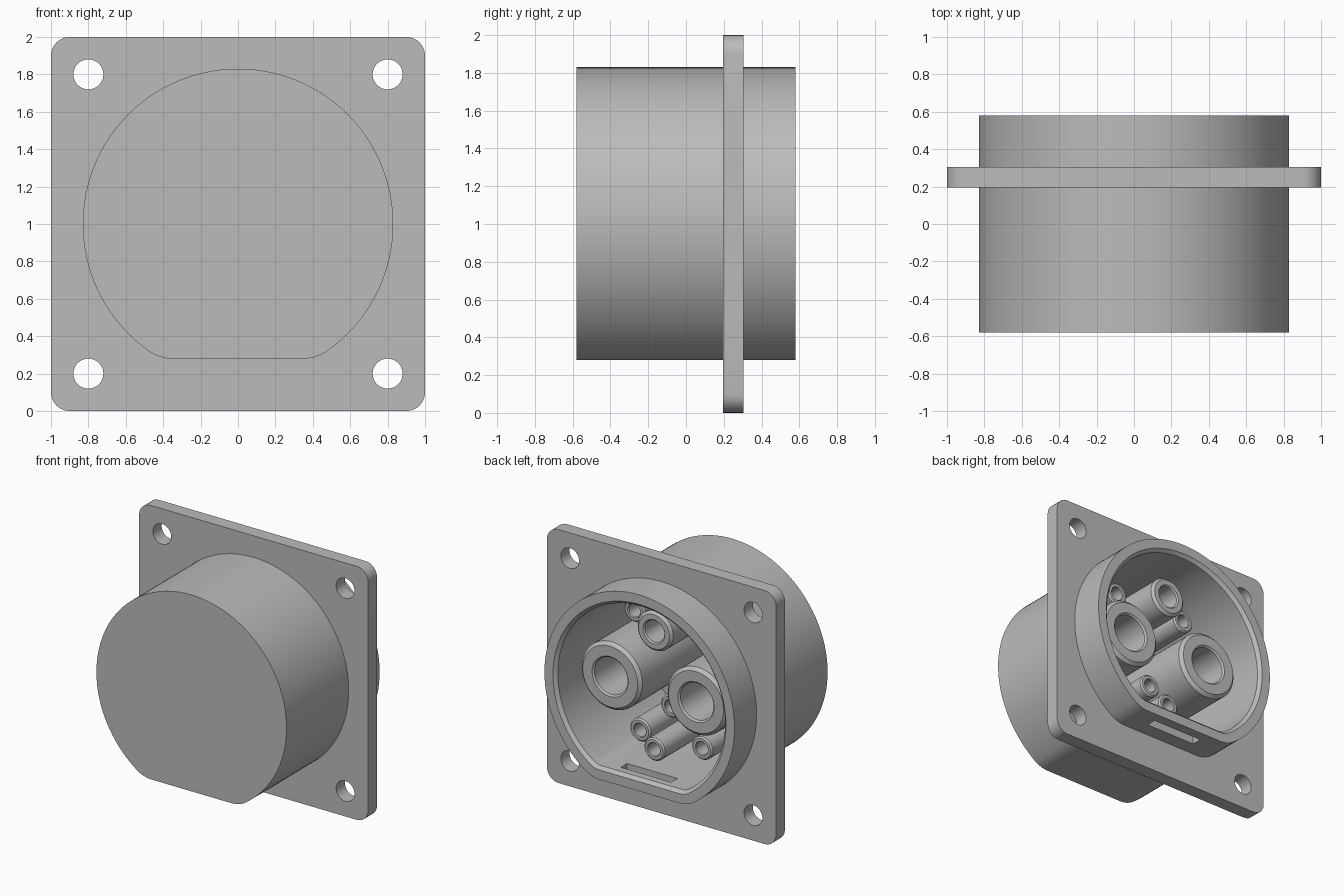
import bpy
import bmesh
from math import atan2, cos, pi, radians, sin

if "Cube" in bpy.data.objects:
    bpy.data.objects.remove(bpy.data.objects["Cube"])

grey = bpy.data.materials.new("matte grey")
grey.use_nodes = True
grey.diffuse_color = (0.5, 0.5, 0.5, 1)
grey.node_tree.nodes["Principled BSDF"].inputs["Base Color"].default_value = (0.5, 0.5, 0.5, 1)

MID = 1.0  # height of the shell axis


def arc(cx, cz, r, start, end, n):
    return [(cx + r * cos(start + (end - start) * i / n),
             cz + r * sin(start + (end - start) * i / n)) for i in range(n + 1)]


def circle(r, cx=0, cz=MID, n=48):
    return arc(cx, cz, r, 0, 2 * pi, n)[:-1]


def shell_outline(inset=0):
    """Round outline with a flat base and filleted corners, shrunk by inset."""
    radius, flat, half, fillet = 0.83, 0.72, 0.35, 0.218
    low = atan2(fillet - flat, half)
    cz = MID - flat + fillet
    return (arc(0, MID, radius - inset, low, pi - low, 96)
            + arc(-half, cz, fillet - inset, pi - low, 1.5 * pi, 8)[1:]
            + arc(half, cz, fillet - inset, -pi / 2, low, 8)[:-1])


def plate_outline(half=1.0, r=0.1):
    c = half - r
    points = []
    for i, (sx, sz) in enumerate(((1, 1), (-1, 1), (-1, -1), (1, -1))):
        points += arc(sx * c, MID + sz * c, r, i * pi / 2, (i + 1) * pi / 2, 8)
    return points


def loft(name, sections):
    """Skin a list of (outline, y) sections and cap both ends."""
    bm = bmesh.new()
    rings = [[bm.verts.new((x, y, z)) for x, z in pts] for pts, y in sections]
    for a, b in zip(rings, rings[1:]):
        for i in range(len(a)):
            j = (i + 1) % len(a)
            bm.faces.new((a[i], a[j], b[j], b[i]))
    bm.faces.new(rings[0])
    bm.faces.new(rings[-1])
    bmesh.ops.recalc_face_normals(bm, faces=bm.faces)
    mesh = bpy.data.meshes.new(name)
    bm.to_mesh(mesh)
    bm.free()
    obj = bpy.data.objects.new(name, mesh)
    bpy.context.collection.objects.link(obj)
    mesh.materials.append(grey)
    return obj


def activate(obj):
    bpy.ops.object.select_all(action="DESELECT")
    obj.select_set(True)
    bpy.context.view_layer.objects.active = obj


def cut(obj, cutter):
    cutter.hide_render = True
    mod = obj.modifiers.new("cut", "BOOLEAN")
    mod.operation = "DIFFERENCE"
    mod.solver = "EXACT"
    mod.object = cutter
    activate(obj)
    bpy.ops.object.modifier_apply(modifier=mod.name)
    bpy.data.objects.remove(cutter)


def smooth(obj):
    activate(obj)
    bpy.ops.object.shade_smooth_by_angle(angle=radians(30))


# Hollow shell, closed at the front, with a chamfered rim at the back
FLOOR = -0.5
shell = loft("shell", [
    (shell_outline(), -0.58), (shell_outline(), 0.58),
    (shell_outline(0.075), 0.58), (shell_outline(0.1), 0.555),
    (shell_outline(0.1), FLOOR)])

# Latch slot through the flat base of the rim
slot = [(-0.22, 0.2), (0.22, 0.2), (0.22, 0.45), (-0.22, 0.45)]
cut(shell, loft("slot_cutter", [(slot, 0.42), (slot, 0.5)]))
smooth(shell)

# Mounting flange with a shell opening and four bolt holes
flange = loft("mounting_flange", [(plate_outline(), 0.195), (plate_outline(), 0.305)])
opening = shell_outline(0.04)
cut(flange, loft("opening_cutter", [(opening, 0), (opening, 0.5)]))
for x in (-0.8, 0.8):
    for z in (0.2, 1.8):
        hole = circle(0.08, x, z)
        cut(flange, loft("bolt_cutter", [(hole, 0), (hole, 0.5)]))
smooth(flange)


def socket(name, x, z, tip, r, bore, bevel):
    """Hollow contact sleeve standing on the shell floor."""
    def ring(radius):
        return circle(radius, x, z)
    smooth(loft(name, [
        (ring(r), FLOOR - 0.02), (ring(r), tip - bevel), (ring(r - bevel), tip),
        (ring(bore + bevel / 2), tip), (ring(bore), tip - bevel / 2),
        (ring(bore), tip - 0.7 if r > 0.1 else tip - 0.5)]))


# Contact sleeves: power pair, earth, and signal contacts
for side, x in (("left", 1), ("right", -1)):
    socket("power_socket_" + side, 0.375 * x, 1.02, 0.41, 0.265, 0.145, 0.025)
    socket("upper_signal_socket_" + side, 0.32 * x, 1.47, 0.19, 0.09, 0.05, 0.012)
    socket("lower_signal_socket_" + side, 0.27 * x, 0.54, 0.19, 0.09, 0.05, 0.012)
socket("earth_socket", 0, 1.47, 0.4, 0.155, 0.085, 0.02)
socket("centre_signal_socket", 0, 0.8, 0.19, 0.09, 0.05, 0.012)
socket("base_signal_socket", 0, 0.54, 0.4, 0.09, 0.05, 0.012)
